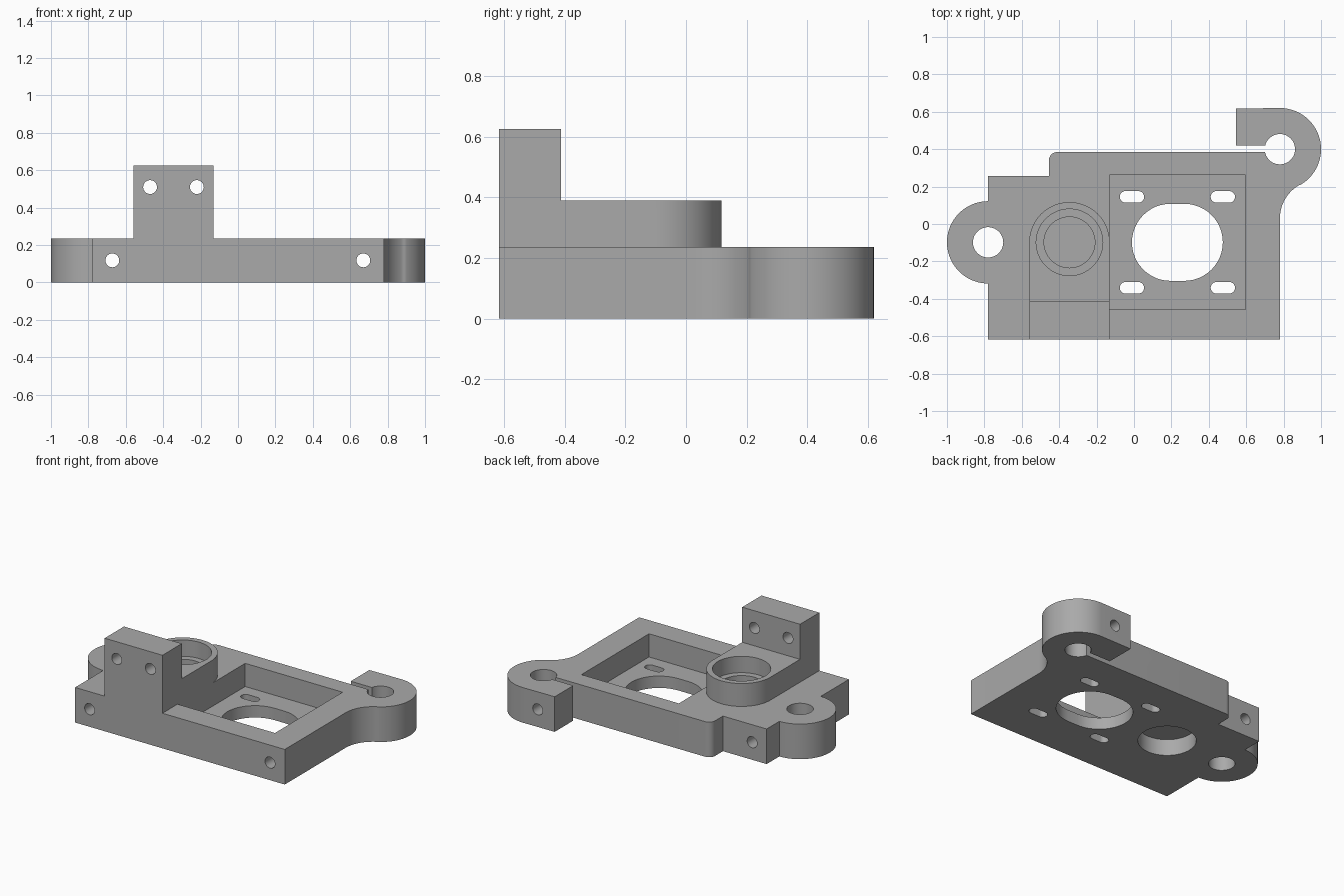
import bpy, bmesh
from math import cos, sin, pi, radians

cube = bpy.data.objects.get("Cube")
if cube:
    bpy.data.objects.remove(cube, do_unlink=True)

GREY = (0.40, 0.40, 0.40, 1)
mat = bpy.data.materials.new("mid grey")
mat.use_nodes = True
mat.diffuse_color = GREY
mat.node_tree.nodes["Principled BSDF"].inputs["Base Color"].default_value = GREY


def arc(cx, cy, r, a0, a1, n=24):
    """Points on an arc, angles in degrees."""
    steps = [radians(a0 + (a1 - a0) * i / n) for i in range(n + 1)]
    return [(cx + r * cos(a), cy + r * sin(a)) for a in steps]


def circle(cx, cy, r, n=64):
    return arc(cx, cy, r, 0, 360, n)[:-1]


def rect(x0, y0, x1, y1):
    return [(x0, y0), (x1, y0), (x1, y1), (x0, y1)]


def stadium(cx, cy, half, r):
    return arc(cx + half, cy, r, -90, 90) + arc(cx - half, cy, r, 90, 270)


def prism(name, outline, lo, hi, along_y=False):
    """Extrude a closed outline along z, or an (x, z) outline along y."""
    bm = bmesh.new()
    place = (lambda a, b, h: (a, h, b)) if along_y else (lambda a, b, h: (a, b, h))
    face = bm.faces.new([bm.verts.new(place(a, b, lo)) for a, b in outline])
    new = bmesh.ops.extrude_face_region(bm, geom=[face])["geom"]
    for v in new:
        if isinstance(v, bmesh.types.BMVert):
            v.co[1 if along_y else 2] = hi
    bmesh.ops.recalc_face_normals(bm, faces=bm.faces)
    mesh = bpy.data.meshes.new(name)
    bm.to_mesh(mesh)
    bm.free()
    mesh.materials.append(mat)
    obj = bpy.data.objects.new(name, mesh)
    bpy.context.collection.objects.link(obj)
    return obj


def combine(target, tool, operation):
    mod = target.modifiers.new(tool.name, "BOOLEAN")
    mod.operation, mod.solver, mod.object = operation, "EXACT", tool
    bpy.context.view_layer.objects.active = target
    bpy.ops.object.modifier_apply(modifier=mod.name)
    bpy.data.objects.remove(tool, do_unlink=True)


TOP, SHELF, TOWER, FRONT = 0.236, 0.39, 0.626, -0.617
EAR = 0.22

# Base plate outline with the two rod clamps
outline = [(-0.78, FRONT), (0.78, FRONT)]
outline += arc(0.985, 0.03, 0.205, 180, 119, 12)
outline += arc(0.78, 0.40, EAR, -60, 90, 40)
outline += [(0.545, 0.617), (0.545, 0.42)]
outline += arc(0.78, 0.40, 0.081, 166, -169, 48)
outline += arc(-0.41, 0.34, 0.045, 90, 180, 8)
outline += [(-0.455, 0.257), (-0.78, 0.257)]
outline += arc(-0.78, -0.098, EAR, 90, 270, 40)
body = prism("mount_body", outline, 0, TOP)

# Motor pocket
combine(body, prism("pocket", rect(-0.13, -0.457, 0.595, 0.262), 0.08, 1), "DIFFERENCE")

# Bearing shelf with rounded end, and the upright tower
shelf = arc(-0.345, -0.098, 0.215, 0, 180, 40) + [(-0.56, FRONT), (-0.13, FRONT)]
combine(body, prism("bearing_shelf", shelf, 0, SHELF), "UNION")
combine(body, prism("tower", rect(-0.56, FRONT, -0.13, -0.412), 0, TOWER), "UNION")

# Bearing seats: stepped from the top, single bore from below
for r, lo, hi in ((0.178, 0.28, 1), (0.136, 0.125, 1), (0.178, -1, 0.11)):
    combine(body, prism("bearing_bore", circle(-0.345, -0.098, r), lo, hi), "DIFFERENCE")

# Motor opening, slotted motor screw holes and left rod hole
cuts = [stadium(0.232, -0.098, 0.037, 0.206), circle(-0.78, -0.098, 0.081)]
cuts += [stadium(0.232 + sx * 0.243, -0.098 + sy * 0.243, 0.034, 0.031)
         for sx in (-1, 1) for sy in (-1, 1)]
for cut in cuts:
    combine(body, prism("vertical_cut", cut, -1, 1), "DIFFERENCE")

# Screw holes running front to back
for x, z in ((-0.672, 0.118), (0.67, 0.118), (-0.47, 0.51), (-0.22, 0.51)):
    combine(body, prism("screw_cut", circle(x, z, 0.037, 32), -1, 1, True), "DIFFERENCE")

# Smooth curved walls, sharp corners
bpy.ops.object.select_all(action="DESELECT")
body.select_set(True)
bpy.context.view_layer.objects.active = body
bpy.ops.object.shade_smooth_by_angle(angle=radians(30))
